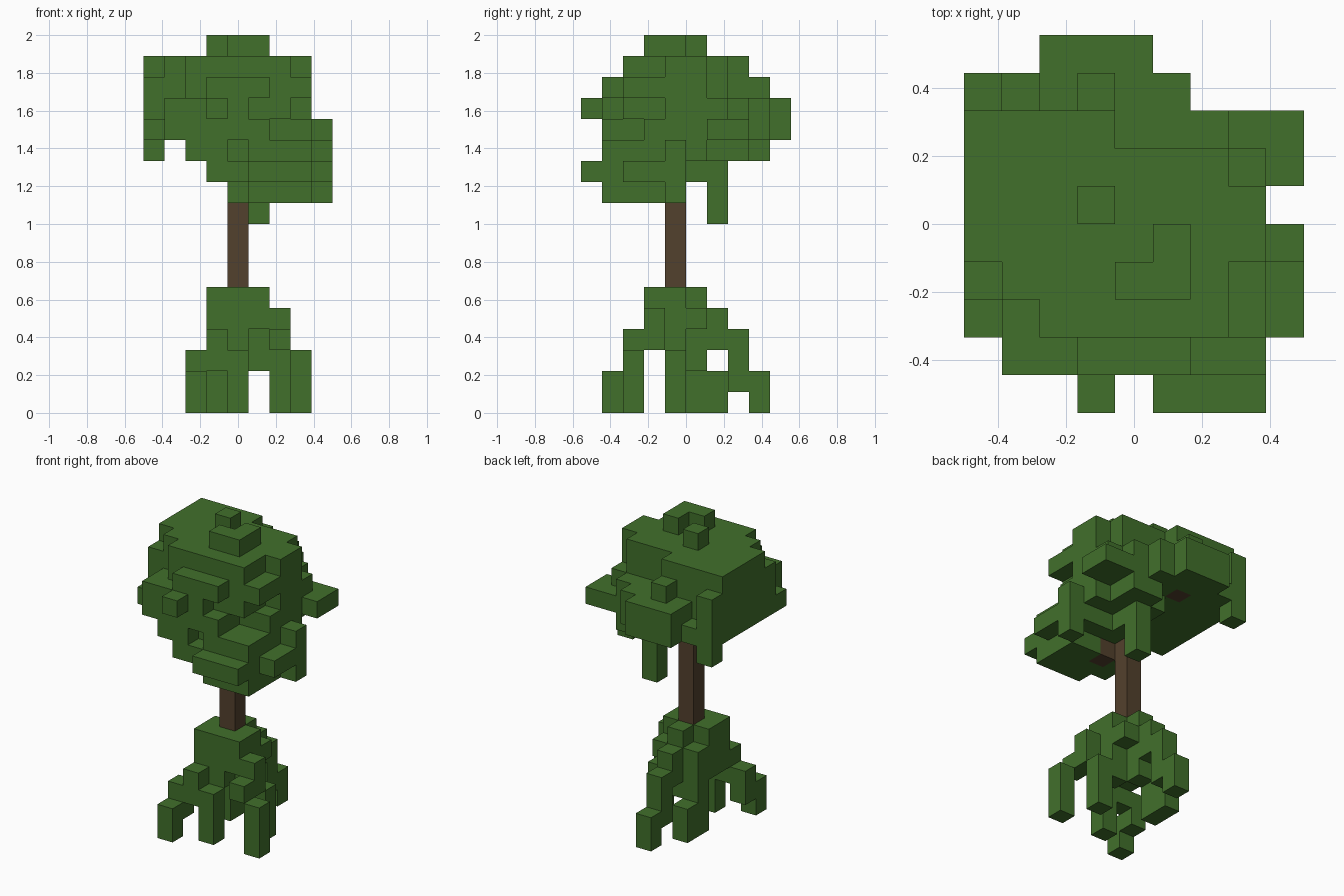
import bpy, bmesh
from mathutils import Vector

cube = bpy.data.objects.get("Cube")
if cube:
    bpy.data.objects.remove(cube, do_unlink=True)

UNIT = 1 / 9                      # edge length of one block
ORIGIN = Vector((-4.5, -5, 0))    # corner of the block grid


def material(name, colour):
    mat = bpy.data.materials.new(name)
    mat.use_nodes = True
    mat.diffuse_color = colour
    bsdf = next(n for n in mat.node_tree.nodes if n.type == 'BSDF_PRINCIPLED')
    bsdf.inputs["Base Color"].default_value = colour
    bsdf.inputs["Roughness"].default_value = 0.9
    return mat


def span(value):
    first, last = value if isinstance(value, tuple) else (value, value)
    return range(first, last + 1)


def fill(part, x, y, z):
    """Fill an inclusive block range of a part."""
    part.update((i, j, k) for i in span(x) for j in span(y) for k in span(z))


def carve(part, x, y, z):
    """Remove an inclusive block range from a part."""
    part.difference_update([(i, j, k) for i in span(x) for j in span(y) for k in span(z)])


trunk, boughs, crown, lower_crown, roots = set(), set(), set(), set(), set()

# trunk and the boughs that show under the leaves
fill(trunk, x=4, y=4, z=(6, 12))
fill(boughs, x=5, y=3, z=10)
fill(boughs, x=3, y=7, z=13)

# crown: broad core with stepped sides
fill(crown, x=(0, 7), y=(3, 6), z=(13, 16))
fill(crown, x=(2, 6), y=2, z=(14, 16))
fill(crown, x=(0, 3), y=7, z=(13, 16))
fill(crown, x=(4, 6), y=7, z=(13, 14))
carve(crown, x=0, y=3, z=16)
carve(crown, x=7, y=3, z=(14, 16))
carve(crown, x=7, y=6, z=(15, 16))
fill(crown, x=7, y=(2, 3), z=15)
# crown top knobs
fill(crown, x=3, y=5, z=17)
fill(crown, x=(4, 5), y=3, z=17)
fill(crown, x=5, y=4, z=17)
# crown front
fill(crown, x=(1, 5), y=(1, 2), z=13)
fill(crown, x=0, y=2, z=13)
fill(crown, x=(1, 4), y=1, z=14)
fill(crown, x=1, y=2, z=14)
fill(crown, x=(3, 5), y=1, z=15)
fill(crown, x=3, y=0, z=14)
# crown back, left ledge and hanging corner
fill(crown, x=(2, 5), y=8, z=(13, 14))
fill(crown, x=(2, 4), y=9, z=(13, 14))
fill(crown, x=1, y=8, z=13)
fill(crown, x=3, y=8, z=15)
fill(crown, x=0, y=8, z=(12, 15))
fill(crown, x=(7, 8), y=(6, 7), z=13)

# lower crown, leaning to the front left
fill(lower_crown, x=(3, 7), y=(1, 3), z=12)
fill(lower_crown, x=2, y=1, z=12)
carve(lower_crown, x=4, y=1, z=12)
fill(lower_crown, x=(4, 7), y=(4, 5), z=12)
fill(lower_crown, x=(4, 6), y=6, z=12)
fill(lower_crown, x=(5, 6), y=7, z=12)
fill(lower_crown, x=(4, 7), y=(1, 4), z=11)
fill(lower_crown, x=3, y=1, z=11)
fill(lower_crown, x=(5, 7), y=0, z=11)
fill(lower_crown, x=5, y=5, z=11)
fill(lower_crown, x=(4, 7), y=(2, 3), z=10)
fill(lower_crown, x=(5, 7), y=1, z=10)
fill(lower_crown, x=8, y=4, z=(10, 12))
fill(lower_crown, x=8, y=(2, 3), z=11)
fill(lower_crown, x=5, y=6, z=(9, 11))

# root mound
fill(roots, x=(3, 5), y=(3, 5), z=(4, 5))
carve(roots, x=(3, 5), y=5, z=5)
fill(roots, x=4, y=5, z=5)
fill(roots, x=(3, 4), y=(3, 4), z=3)
fill(roots, x=5, y=4, z=(2, 3))
# front right root
fill(roots, x=3, y=2, z=(2, 3))
fill(roots, x=2, y=2, z=(1, 2))
fill(roots, x=2, y=1, z=(0, 1))
# front root
fill(roots, x=4, y=2, z=(0, 2))
# front left root
fill(roots, x=6, y=3, z=(3, 4))
fill(roots, x=6, y=2, z=3)
fill(roots, x=7, y=2, z=(0, 2))
# left root
fill(roots, x=6, y=4, z=(0, 2))
# back right root
fill(roots, x=3, y=5, z=(0, 3))
fill(roots, x=3, y=6, z=(0, 1))
# back root
fill(roots, x=4, y=5, z=(2, 3))
fill(roots, x=4, y=6, z=(3, 4))
fill(roots, x=4, y=7, z=(1, 3))
fill(roots, x=4, y=8, z=(0, 1))

# where parts meet, wood takes the place of leaves
crown -= boughs | trunk
lower_crown -= boughs | trunk | crown
occupied = trunk | boughs | crown | lower_crown | roots


def build(name, part, mat):
    """Skin the outer block faces of a part and merge the flat areas."""
    bm = bmesh.new()
    for cell in sorted(part):
        for axis in range(3):
            for side in (0, 1):
                near = list(cell)
                near[axis] += 2 * side - 1
                if tuple(near) in occupied:
                    continue
                corner = Vector(cell)
                corner[axis] += side
                u, v = Vector(), Vector()
                u[(axis + 1) % 3] = v[(axis + 2) % 3] = 1
                ring = [corner, corner + u, corner + u + v, corner + v]
                if not side:
                    ring.reverse()
                bm.faces.new([bm.verts.new((p + ORIGIN) * UNIT) for p in ring])
    bmesh.ops.remove_doubles(bm, verts=bm.verts, dist=0.001)
    bmesh.ops.dissolve_limit(bm, angle_limit=0.01, verts=bm.verts, edges=bm.edges)
    mesh = bpy.data.meshes.new(name)
    bm.to_mesh(mesh)
    bm.free()
    mesh.materials.append(mat)
    bpy.context.collection.objects.link(bpy.data.objects.new(name, mesh))


green = material("leaf green", (0.053, 0.161, 0.024, 1))
brown = material("bark brown", (0.086, 0.052, 0.026, 1))

build("trunk", trunk, brown)
build("boughs", boughs, brown)
build("crown", crown, green)
build("lower_crown", lower_crown, green)
build("roots", roots, green)
